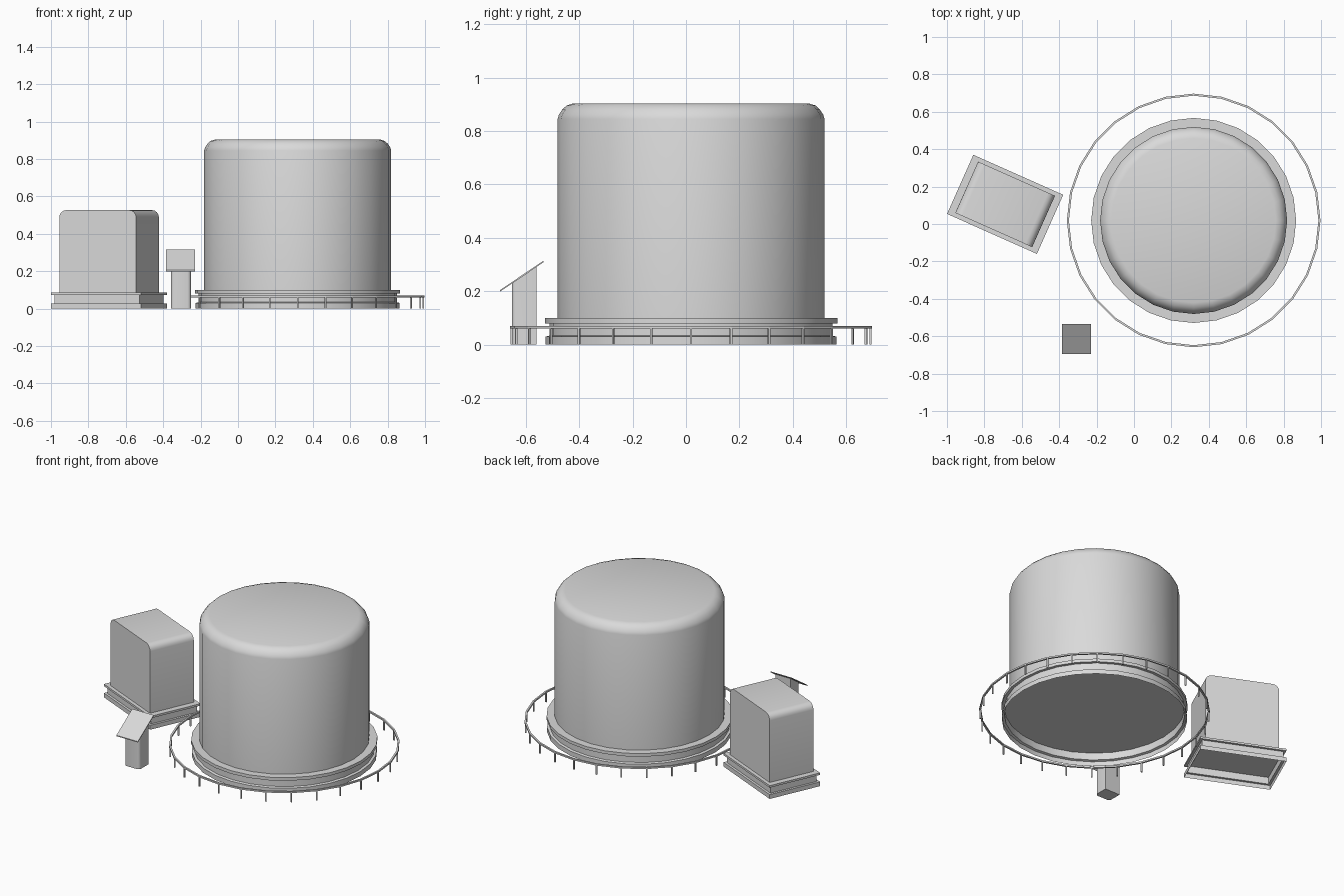
import bpy
import bmesh
from math import cos, sin, pi, radians
from mathutils import Matrix

cube = bpy.data.objects.get("Cube")
if cube:
    bpy.data.objects.remove(cube, do_unlink=True)

gray = bpy.data.materials.new("light_gray")
gray.use_nodes = True
gray.diffuse_color = (0.7, 0.7, 0.7, 1)
gray.node_tree.nodes["Principled BSDF"].inputs["Base Color"].default_value = (0.7, 0.7, 0.7, 1)

SIDES = 28
TANK_AT = Matrix.Translation((0.319, 0.019, 0))
SMALL_AT = Matrix.Translation((-0.689, 0.105, 0)) @ Matrix.Rotation(radians(-24), 4, "Z")


def finish(name, bm, matrix=Matrix(), smooth=None):
    """Turn a bmesh into a named object."""
    bmesh.ops.recalc_face_normals(bm, faces=bm.faces)
    mesh = bpy.data.meshes.new(name)
    bm.to_mesh(mesh)
    bm.free()
    mesh.materials.append(gray)
    ob = bpy.data.objects.new(name, mesh)
    bpy.context.collection.objects.link(ob)
    ob.matrix_world = matrix
    if smooth:
        bpy.ops.object.select_all(action="DESELECT")
        ob.select_set(True)
        bpy.context.view_layer.objects.active = ob
        bpy.ops.object.shade_smooth_by_angle(angle=radians(smooth))


def circle(radius, z):
    return [(radius * cos(2 * pi * i / SIDES), radius * sin(2 * pi * i / SIDES), z)
            for i in range(SIDES)]


def rectangle(width, depth, z):
    return [(sx * width / 2, sy * depth / 2, z)
            for sx, sy in ((-1, -1), (1, -1), (1, 1), (-1, 1))]


def skin(name, outlines, matrix, ends, smooth=None):
    """Bridge stacked outlines; ends are 'capped', 'open' or 'looped'."""
    bm = bmesh.new()
    rings = [[bm.verts.new(p) for p in outline] for outline in outlines]
    pairs = list(zip(rings, rings[1:]))
    if ends == "looped":
        pairs.append((rings[-1], rings[0]))
    if ends == "capped":
        bm.faces.new(reversed(rings[0]))
        bm.faces.new(rings[-1])
    for a, b in pairs:
        for i in range(len(a)):
            j = (i + 1) % len(a)
            bm.faces.new((a[i], a[j], b[j], b[i]))
    finish(name, bm, matrix, smooth)


def add_box(bm, size, centre):
    matrix = Matrix.Translation(centre) @ Matrix.Diagonal((*size, 1))
    return bmesh.ops.create_cube(bm, size=1, matrix=matrix)["verts"]


def bevel_edges(bm, test, radius, segments):
    edges = [e for e in bm.edges if test(*(v.co for v in e.verts))]
    bmesh.ops.bevel(bm, geom=edges, offset=radius, segments=segments,
                    profile=0.5, affect="EDGES")


# Large tank on a slab, above a hollow skirt that is open below
skin("tank", [circle(r, z) for r, z in (
    (0.5, 0.1), (0.5, 0.845), (0.495, 0.862), (0.483, 0.88), (0.466, 0.896), (0.44, 0.904))],
    TANK_AT, "capped", 40)
skin("tank_slab", [circle(0.548, 0.08), circle(0.548, 0.1)], TANK_AT, "capped", 40)
skin("tank_skirt", [circle(r, z) for r, z in (
    (0.545, 0), (0.545, 0.03), (0.53, 0.034), (0.53, 0.08))], TANK_AT, "open", 40)

# Low guard rail on posts, round the tank
skin("guard_rail", [circle(r, z) for r, z in (
    (0.667, 0.06), (0.678, 0.06), (0.678, 0.07), (0.667, 0.07))], TANK_AT, "looped")
bm = bmesh.new()
for i in range(SIDES):
    verts = add_box(bm, (0.008, 0.008, 0.06), (0.672, 0, 0.03))
    bmesh.ops.rotate(bm, verts=verts, matrix=Matrix.Rotation(2 * pi * i / SIDES, 3, "Z"))
finish("guard_rail_posts", bm, TANK_AT)

# Small tank: box with its two short top edges rounded
bm = bmesh.new()
add_box(bm, (0.45, 0.3, 0.441), (0, 0, 0.3055))
bevel_edges(bm, lambda a, b: a.z > 0.5 and b.z > 0.5 and abs(a.x - b.x) < 0.01, 0.04, 4)
finish("small_tank", bm, SMALL_AT, 40)

# Slab and hollow skirt of the small tank
skin("small_tank_slab", [rectangle(0.526, 0.346, z) for z in (0.073, 0.086)],
     SMALL_AT, "capped")
skin("small_tank_skirt", [rectangle(w, w - 0.18, z) for w, z in (
    (0.526, 0), (0.526, 0.028), (0.496, 0.028), (0.496, 0.073))], SMALL_AT, "open")

# Sign pedestal: slanted top, rounded front edges
SLOPE = 0.108 / 0.16
bm = bmesh.new()
for v in add_box(bm, (0.107, 0.092, 1), (-0.305, -0.606, 0.5)):
    if v.co.z > 0.5:
        v.co.z = 0.2 + (v.co.y + 0.696) * SLOPE
bevel_edges(bm, lambda a, b: a.y < -0.62 and b.y < -0.62 and abs(a.z - b.z) > 0.1, 0.018, 3)
finish("sign_pedestal", bm, smooth=40)

# Thin tilted sign panel
bm = bmesh.new()
for v in add_box(bm, (0.154, 0.162, 0.006), (-0.308, -0.615, 0.202)):
    v.co.z += (v.co.y + 0.696) * SLOPE
finish("sign_panel", bm)
